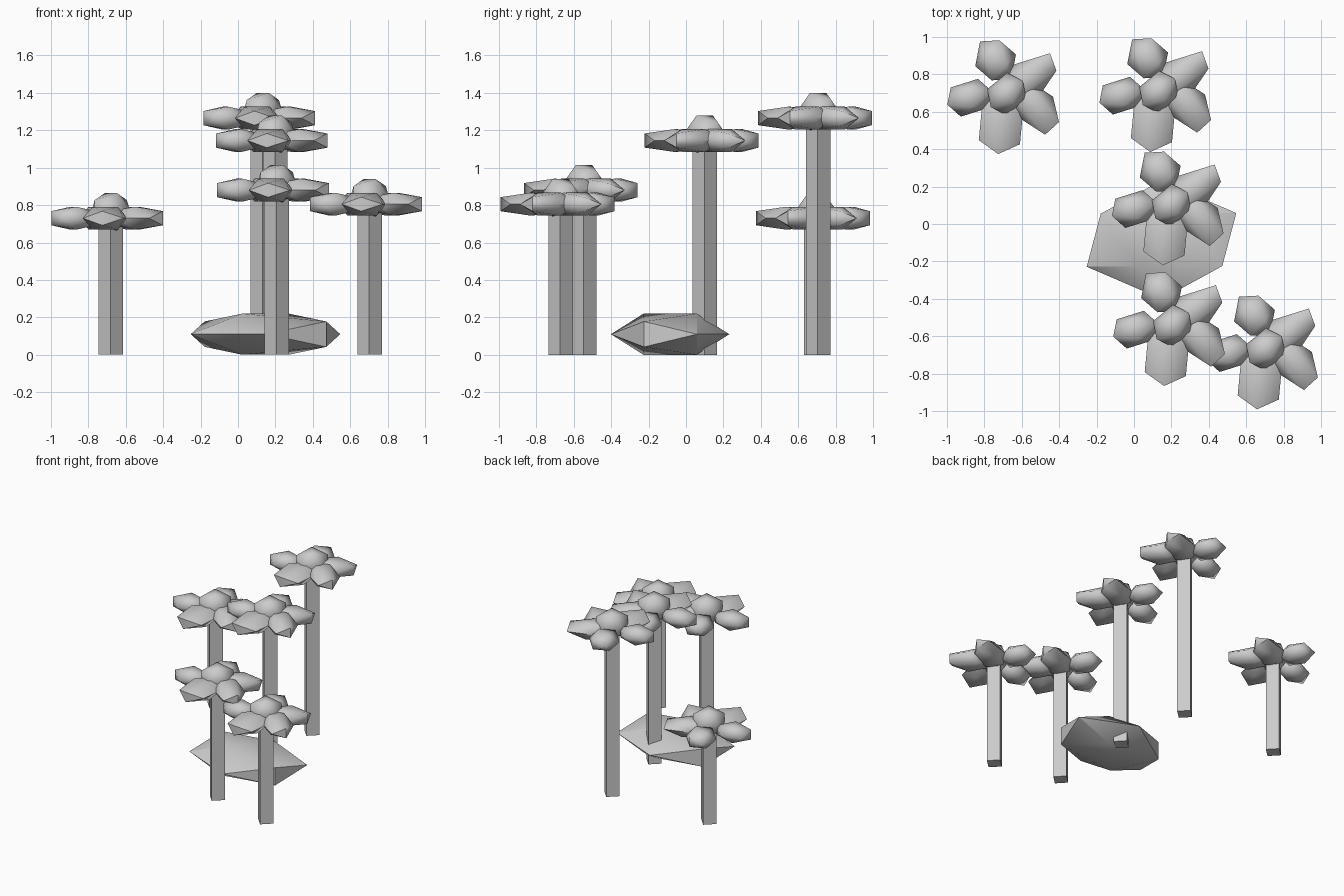
import bpy, bmesh, math
from mathutils import Matrix, Vector

cube = bpy.data.objects.get("Cube")
if cube:
    bpy.data.objects.remove(cube, do_unlink=True)

PHI = (1 + 5 ** 0.5) / 2

grey = bpy.data.materials.new("plain_grey")
grey.use_nodes = True
grey.diffuse_color = (0.6, 0.6, 0.6, 1)
grey.node_tree.nodes["Principled BSDF"].inputs["Base Color"].default_value = (0.6, 0.6, 0.6, 1)


def finish(name, bm, smooth_angle=None):
    """Turn a bmesh into a named, shaded object."""
    bmesh.ops.recalc_face_normals(bm, faces=bm.faces)
    mesh = bpy.data.meshes.new(name)
    bm.to_mesh(mesh)
    bm.free()
    mesh.materials.append(grey)
    obj = bpy.data.objects.new(name, mesh)
    bpy.context.collection.objects.link(obj)
    if smooth_angle:
        bpy.ops.object.select_all(action='DESELECT')
        obj.select_set(True)
        bpy.context.view_layer.objects.active = obj
        bpy.ops.object.shade_smooth_by_angle(angle=math.radians(smooth_angle))
    return obj


def add_pebble(bm, centre, u, v, half_height):
    """Twenty-sided ball lying on an edge, stretched along u, v and z."""
    points = []
    for a in (-1, 1):
        for b in (-PHI, PHI):
            points += [(0, a, b), (a, b, 0), (b, 0, a)]
    cx, cy, cz = centre
    verts = [bm.verts.new((cx + (x * u[0] + y * v[0]) / PHI,
                           cy + (x * u[1] + y * v[1]) / PHI,
                           cz + z * half_height / PHI)) for x, y, z in points]
    bmesh.ops.convex_hull(bm, input=verts)


# Petals: centre offset, long axis, cross axis
PETALS = [
    ((-.20, -.02), (-.118, -.037), (.027, -.078)),
    ((-.06, .18), (.021, .107), (-.096, .035)),
    ((.105, .075), (.16, .05), (.027, .112)),
    ((.14, -.06), (.139, -.09), (.021, .102)),
    ((-.03, -.155), (-.016, -.166), (-.11, .011)),
]


def flower(label, x, y, top):
    # Square stem turned on its corner
    height = top - .12
    bm = bmesh.new()
    place = Matrix.Translation((x, y, height / 2)) @ Matrix.Rotation(math.radians(43), 4, 'Z')
    bmesh.ops.create_cube(bm, size=1, matrix=place @ Matrix.Diagonal((.093, .093, height, 1)))
    finish(label + "_stem", bm)

    # Ring of five petals
    for i, (offset, u, v) in enumerate(PETALS):
        bm = bmesh.new()
        add_pebble(bm, (x + offset[0], y + offset[1], top - .135), u, v, .061)
        finish(f"{label}_petal_{i + 1}", bm, 60)

    # Domed centre
    bm = bmesh.new()
    add_pebble(bm, (x, y, top - .1), (.086, .07), (-.051, .07), .1)
    finish(label + "_centre", bm, 60)


flower("back_right_flower", -.68, .695, .865)
flower("back_flower", .133, .706, 1.4)
flower("middle_flower", .2, .1, 1.28)
flower("front_flower", .207, -.545, 1.015)
flower("front_left_flower", .704, -.67, .94)

# Flattened boulder
bm = bmesh.new()
add_pebble(bm, (.147, -.085, .11), (.325, -.14), (-.199, -.23), .11)
finish("boulder", bm, 25)
